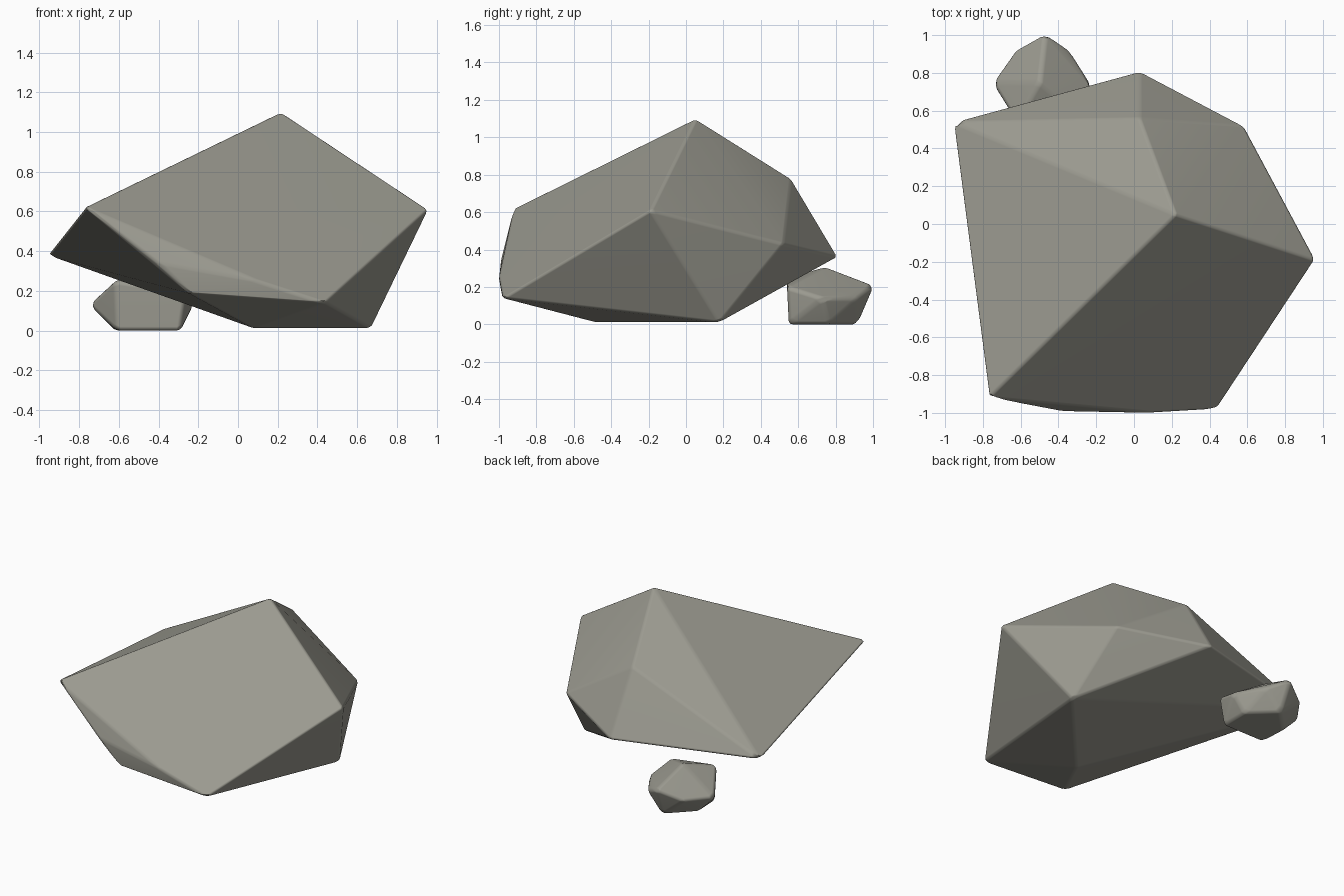
import bpy, bmesh, math

cube = bpy.data.objects.get("Cube")
if cube:
    bpy.data.objects.remove(cube, do_unlink=True)

stone = bpy.data.materials.new("grey_stone")
stone.use_nodes = True
COLOUR = (0.33, 0.325, 0.28, 1)
stone.diffuse_color = COLOUR
bsdf = stone.node_tree.nodes["Principled BSDF"]
bsdf.inputs["Base Color"].default_value = COLOUR
bsdf.inputs["Roughness"].default_value = 0.9


def rock(name, corners, rounding):
    """Convex boulder through its corners, with worn edges."""
    bm = bmesh.new()
    for c in corners:
        bm.verts.new(c)
    hull = bmesh.ops.convex_hull(bm, input=bm.verts)
    loose = [v for v in bm.verts if not v.link_faces]
    bmesh.ops.delete(bm, geom=loose, context='VERTS')
    bmesh.ops.dissolve_limit(bm, angle_limit=math.radians(4),
                             verts=bm.verts, edges=bm.edges)
    bmesh.ops.recalc_face_normals(bm, faces=bm.faces)
    for f in bm.faces:
        f.smooth = True
    mesh = bpy.data.meshes.new(name)
    bm.to_mesh(mesh)
    bm.free()
    mesh.materials.append(stone)
    obj = bpy.data.objects.new(name, mesh)
    bpy.context.collection.objects.link(obj)
    bevel = obj.modifiers.new("worn_edges", 'BEVEL')
    bevel.width = rounding
    bevel.segments = 3
    bevel.limit_method = 'ANGLE'
    bevel.angle_limit = math.radians(12)
    weighted = obj.modifiers.new("soft_shading", 'WEIGHTED_NORMAL')
    weighted.keep_sharp = False
    return obj


# Large boulder: peak and ridge, waist corners, front lip, underside
rock("large_boulder", [
    (0.22, 0.05, 1.10), (0.03, 0.56, 0.78),
    (0.96, -0.19, 0.61), (0.58, 0.52, 0.43), (0.03, 0.81, 0.36),
    (-0.96, 0.54, 0.38), (-0.77, -0.92, 0.62),
    (-0.40, -0.99, 0.34), (-0.25, -0.99, 0.19), (0.44, -0.98, 0.14),
    (0.10, -1.0, 0.25),
    (0.67, 0.18, 0.01), (0.08, -0.48, 0.01),
], 0.035)

# Small stone tucked under the back edge
rock("small_stone", [
    (-0.47, 1.01, 0.21), (-0.63, 0.92, 0.14), (-0.75, 0.75, 0.13),
    (-0.34, 0.92, 0.14), (-0.22, 0.73, 0.14),
    (-0.50, 0.75, 0.31), (-0.62, 0.54, 0.25), (-0.26, 0.54, 0.2),
    (-0.61, 0.55, 0.0), (-0.29, 0.55, 0.0), (-0.62, 0.76, 0.0),
    (-0.29, 0.76, 0.0), (-0.46, 0.92, 0.0),
], 0.02)
